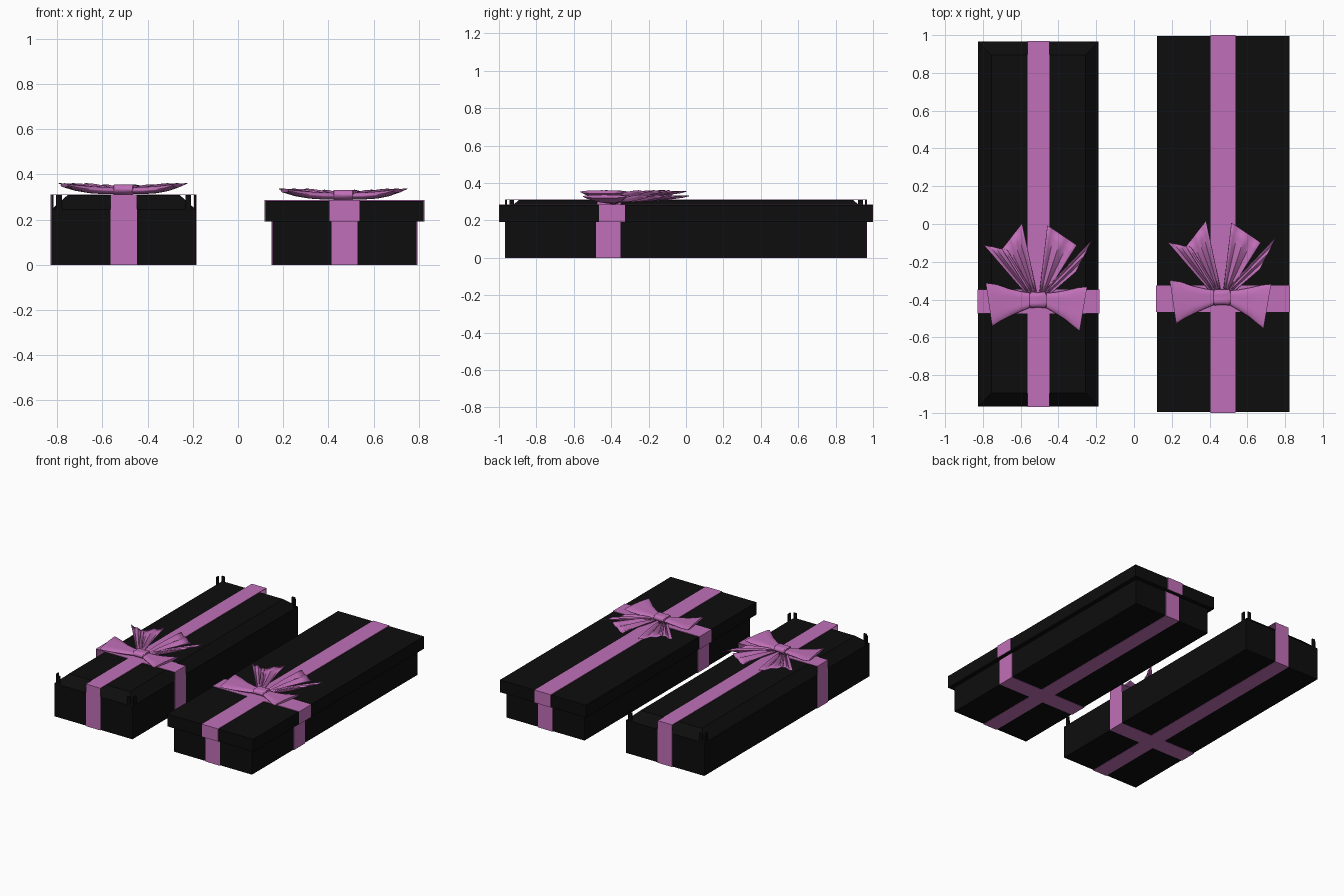
import bpy, math

if "Cube" in bpy.data.objects:
    bpy.data.objects.remove(bpy.data.objects["Cube"])

def material(name, rgb):
    m = bpy.data.materials.new(name)
    m.diffuse_color = (*rgb, 1)
    m.use_nodes = True
    m.node_tree.nodes["Principled BSDF"].inputs["Base Color"].default_value = m.diffuse_color
    return m

BLACK = material("black card", (0.004, 0.004, 0.004))
PINK = material("pink ribbon", (0.53, 0.16, 0.48))

def mesh_object(name, verts, faces, mat, smooth=False):
    me = bpy.data.meshes.new(name)
    me.from_pydata(verts, [], faces)
    me.materials.append(mat)
    ob = bpy.data.objects.new(name, me)
    bpy.context.collection.objects.link(ob)
    if smooth:
        bpy.ops.object.select_all(action='DESELECT')
        bpy.context.view_layer.objects.active = ob
        ob.select_set(True)
        bpy.ops.object.shade_smooth_by_angle(angle=math.radians(50))
    return ob

def block(name, x, y, z, mat, inset=0.0):
    """Box between limits; inset narrows the top."""
    v = []
    for h, d in ((z[0], 0), (z[1], inset)):
        v += [(x[0] + d, y[0] + d, h), (x[1] - d, y[0] + d, h),
              (x[1] - d, y[1] - d, h), (x[0] + d, y[1] - d, h)]
    f = [(3, 2, 1, 0), (4, 5, 6, 7), (0, 1, 5, 4), (1, 2, 6, 5), (2, 3, 7, 6), (3, 0, 4, 7)]
    return mesh_object(name, v, f, mat)

def wrap(name, x, y, z, rx, ry, top=True, bottom=True, t=0.004):
    """Two crossing ribbon bands around a box; rx, ry are the band limits."""
    for i in (0, 1):
        s = (-t, t)[i]
        ys, xs = sorted((y[i], y[i] + s)), sorted((x[i], x[i] + s))
        block(name + "_end", rx, ys, z, PINK)
        block(name + "_side", xs, ry, z, PINK)
    for on, zz in ((top, (z[1] - 0.001, z[1] + 0.002)), (bottom, (z[0] - 0.002, z[0] + 0.001))):
        if on:
            block(name + "_long_band", rx, (y[0] - t, y[1] + t), zz, PINK)
            block(name + "_cross_band", (x[0] - t, x[1] + t), ry, zz, PINK)

def grid_faces(rows, cols, closed):
    f = []
    for r in range(rows - 1):
        for c in range(cols if closed else cols - 1):
            d = (c + 1) % cols
            f.append((r * cols + c, r * cols + d, (r + 1) * cols + d, (r + 1) * cols + c))
    return f

def bow_loop(name, o, stations):
    """Flattened pleated tube; stations are (x, y_low, y_high, z_low, z_high, skew)."""
    n, v = 28, []
    for k, (x, y0, y1, z0, z1, skew) in enumerate(stations):
        for i in range(n):
            a = 2 * math.pi * i / n
            c, s = math.cos(a), math.sin(a)
            fold = 1 - 0.22 * (1 + math.cos(4 * a)) / 2 * (s > 0) * (k < 4)
            v.append((o[0] + x + skew * c, o[1] + (y0 + y1) / 2 + (y1 - y0) / 2 * c,
                      o[2] + (z0 + z1) / 2 + (z1 - z0) / 2 * s * fold))
    f = grid_faces(len(stations), n, True)
    f += [tuple(range(n)), tuple(range((len(stations) - 1) * n, len(stations) * n))]
    return mesh_object(name, v, f, PINK, True)

def tail(name, o, root, tips, lift):
    """Pleated ribbon end fanning from the knot to a slanted cut."""
    rows, cols, v = 7, 9, []
    for r in range(rows):
        t = r / (rows - 1)
        for c in range(cols):
            u = c / (cols - 1)
            p = [root[0][k] * (1 - u) + root[1][k] * u for k in (0, 1)]
            q = [tips[0][k] * (1 - u) + tips[1][k] * u for k in (0, 1)]
            pleat = 0.011 * math.cos(u * 4 * math.pi) * math.sin(math.pi * (0.12 + 0.75 * t))
            v.append((o[0] + p[0] + (q[0] - p[0]) * t, o[1] + p[1] + (q[1] - p[1]) * t,
                      o[2] + 0.018 + lift * t + pleat))
    ob = mesh_object(name, v, grid_faces(rows, cols, False), PINK, True)
    ob.modifiers.new("cloth", 'SOLIDIFY').thickness = 0.003

def bow(o):
    # side loops
    bow_loop("left_loop", o, [(-0.03, -0.035, 0.035, 0.004, 0.036, 0), (-0.09, -0.06, 0.045, 0.004, 0.038, 0),
                              (-0.15, -0.085, 0.06, 0.008, 0.042, -0.005), (-0.21, -0.112, 0.082, 0.018, 0.047, -0.01),
                              (-0.26, -0.14, 0.09, 0.034, 0.052, -0.017)])
    bow_loop("right_loop", o, [(0.03, -0.035, 0.035, 0.004, 0.036, 0), (0.09, -0.07, 0.04, 0.004, 0.038, 0),
                               (0.15, -0.105, 0.052, 0.008, 0.042, 0.005), (0.20, -0.14, 0.065, 0.018, 0.047, 0.012),
                               (0.24, -0.165, 0.07, 0.034, 0.052, 0.02)])
    # fanned tails
    tail("tail_far_left", o, ((-0.06, 0.03), (-0.03, 0.045)), ((-0.285, 0.29), (-0.165, 0.265)), 0.03)
    tail("tail_mid_left", o, ((-0.045, 0.04), (-0.01, 0.045)), ((-0.19, 0.27), (-0.085, 0.405)), 0.025)
    tail("tail_mid_right", o, ((0.01, 0.045), (0.045, 0.04)), ((0.05, 0.395), (0.205, 0.29)), 0.025)
    tail("tail_far_right", o, ((0.03, 0.045), (0.06, 0.03)), ((0.285, 0.315), (0.20, 0.15)), 0.03)
    # knot: rounded band around the middle
    bow_loop("knot", o, [(-0.045, -0.036, 0.036, 0.004, 0.046, 0), (-0.04, -0.043, 0.043, 0.001, 0.051, 0),
                         (0, -0.04, 0.04, 0, 0.05, 0), (0.04, -0.043, 0.043, 0.001, 0.051, 0),
                         (0.045, -0.036, 0.036, 0.004, 0.046, 0)])

# flush gift box with a bevelled top
X, Y = (-0.825, -0.187), (-0.965, 0.965)
block("flush_box_body", X, Y, (0.002, 0.245), BLACK)
block("flush_box_top", X, Y, (0.245, 0.308), BLACK, 0.07)
# small upright tabs beside each corner
for sx in (0, 1):
    for sy in (0, 1):
        dx, dy = (1, -1)[sx], (1, -1)[sy]
        block("corner_tab", sorted((X[sx], X[sx] + 0.008 * dx)),
              sorted((Y[sy] + 0.02 * dy, Y[sy] + 0.045 * dy)), (0.24, 0.308), BLACK)
        block("corner_tab", sorted((X[sx] + 0.02 * dx, X[sx] + 0.045 * dx)),
              sorted((Y[sy], Y[sy] + 0.008 * dy)), (0.24, 0.308), BLACK)
wrap("flush_ribbon", X, Y, (0.002, 0.309), (-0.565, -0.447), (-0.475, -0.348))
bow((-0.508, -0.402, 0.309))

# lidded gift box
X, Y = (0.153, 0.79), (-0.965, 0.965)
block("lidded_box_body", X, Y, (0.002, 0.25), BLACK)
wrap("body_ribbon", X, Y, (0.002, 0.20), (0.413, 0.53), (-0.48, -0.35), top=False)
X, Y = (0.121, 0.822), (-0.996, 0.996)
block("lid", X, Y, (0.192, 0.283), BLACK)
wrap("lid_ribbon", X, Y, (0.192, 0.284), (0.405, 0.537), (-0.465, -0.325), bottom=False)
bow((0.466, -0.388, 0.285))
